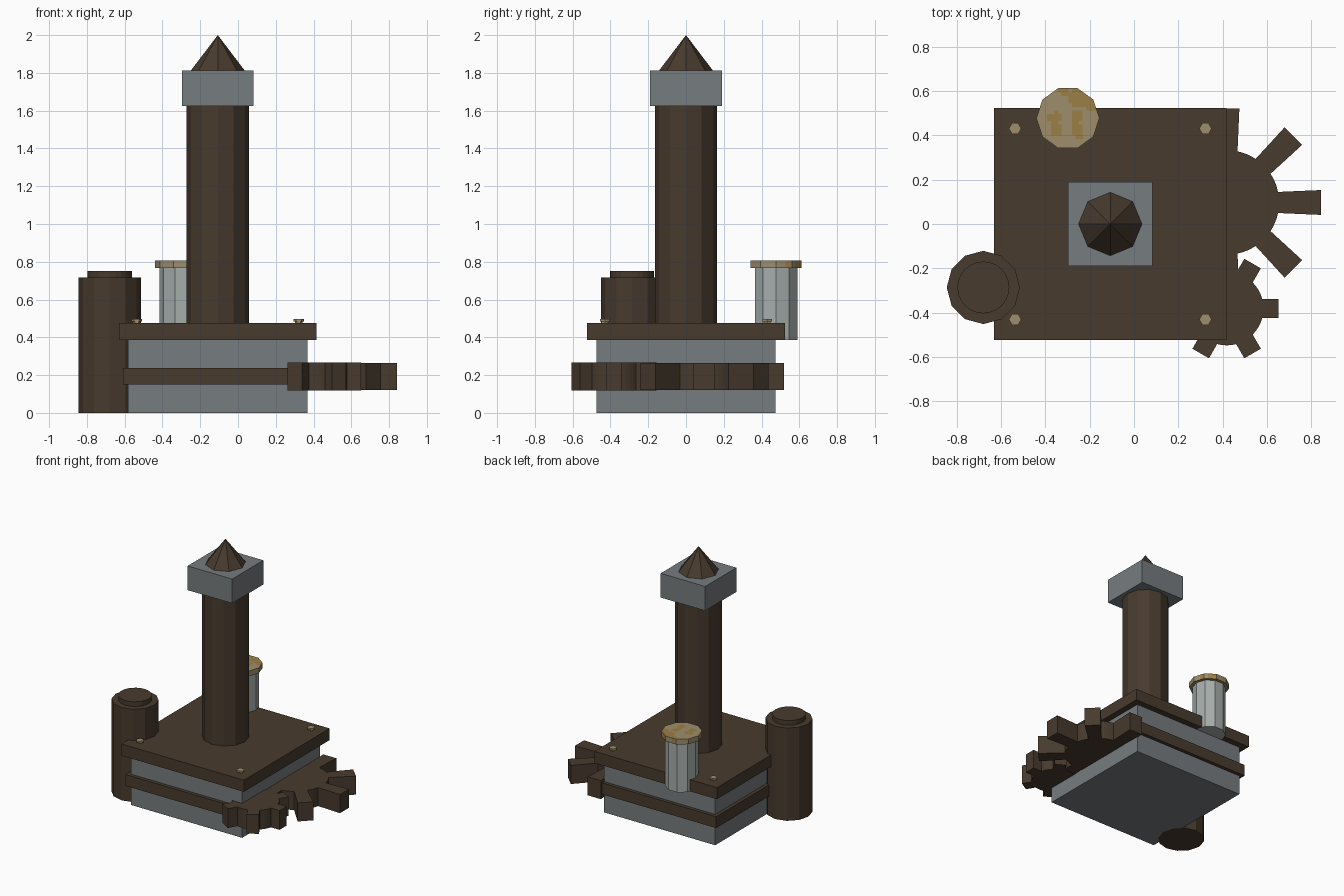
import bpy, bmesh
from math import sin, cos, pi, asin
from mathutils import Vector

cube = bpy.data.objects.get("Cube")
if cube:
    bpy.data.objects.remove(cube, do_unlink=True)


def material(name, r, g, b):
    m = bpy.data.materials.new(name)
    m.use_nodes = True
    m.diffuse_color = (r, g, b, 1)
    bsdf = next(n for n in m.node_tree.nodes if n.type == 'BSDF_PRINCIPLED')
    bsdf.inputs["Base Color"].default_value = (r, g, b, 1)
    bsdf.inputs["Roughness"].default_value = 0.8
    return m


brown = material("dark brown", 0.064, 0.043, 0.027)
grey = material("stone grey", 0.18, 0.20, 0.21)
glass = material("pale grey", 0.38, 0.42, 0.41)
tan = material("tan brass", 0.34, 0.27, 0.15)
gold = material("golden rust", 0.33, 0.21, 0.06)


def finish(name, bm, *mats):
    bmesh.ops.recalc_face_normals(bm, faces=bm.faces)
    mesh = bpy.data.meshes.new(name)
    bm.to_mesh(mesh)
    bm.free()
    for m in mats:
        mesh.materials.append(m)
    ob = bpy.data.objects.new(name, mesh)
    bpy.context.collection.objects.link(ob)
    return ob


def prism(name, outline, z0, z1, mat):
    """Extrude a flat outline between two heights."""
    bm = bmesh.new()
    face = bm.faces.new([bm.verts.new((x, y, z0)) for x, y in outline])
    new = bmesh.ops.extrude_face_region(bm, geom=[face])["geom"]
    top = [v for v in new if isinstance(v, bmesh.types.BMVert)]
    bmesh.ops.translate(bm, verts=top, vec=(0, 0, z1 - z0))
    return finish(name, bm, mat)


def ring(x, y, r, n):
    return [(x + r * cos(2 * pi * i / n), y + r * sin(2 * pi * i / n)) for i in range(n)]


def slab(name, half, z0, z1, mat):
    x = CX
    return prism(name, [(x - half, -half), (x + half, -half), (x + half, half), (x - half, half)],
                 z0, z1, mat)


def gear(name, x, y, hub, tip, root_half, tip_half, teeth, z0, z1):
    """Hub arcs joined by radial block teeth."""
    pts = []
    gap = asin(root_half / hub)
    for t in range(teeth):
        a = 2 * pi * t / teeth
        u, v = Vector((cos(a), sin(a))), Vector((-sin(a), cos(a)))
        root = hub * cos(gap)
        for d, w in ((root, -root_half), (tip, -tip_half), (tip, tip_half), (root, root_half)):
            p = u * d + v * w
            pts.append((x + p.x, y + p.y))
        sweep = 2 * pi / teeth - 2 * gap
        for k in range(1, 4):
            b = a + gap + sweep * k / 4
            pts.append((x + hub * cos(b), y + hub * sin(b)))
    return prism(name, pts, z0, z1, brown)


CX = -0.107

# Stacked base
slab("base_block", 0.475, 0, 0.386, grey)
slab("base_band", 0.502, 0.15, 0.238, brown)
slab("top_plate", 0.523, 0.386, 0.476, brown)

# Chimney tower
prism("tower_column", ring(CX, 0, 0.165, 12), 0.476, 1.625, brown)
slab("tower_cap", 0.19, 1.625, 1.812, grey)
bm = bmesh.new()
bmesh.ops.create_cone(bm, cap_ends=True, segments=8, radius1=0.143, radius2=0, depth=0.188)
spire = finish("tower_spire", bm, brown)
spire.location = (CX, 0, 1.906)

# Side tank
prism("tank_body", ring(-0.679, -0.286, 0.165, 12), 0, 0.716, brown)
prism("tank_lid", ring(-0.679, -0.286, 0.117, 24), 0.716, 0.752, brown)

# Gears
gear("large_gear", 0.419, 0.097, 0.235, 0.423, 0.0475, 0.056, 8, 0.12, 0.263)
gear("small_gear", 0.4175, -0.381, 0.166, 0.234, 0.043, 0.043, 6, 0.118, 0.266)

# Corner bolts
for sx, side in ((-1, "right"), (1, "left")):
    for sy, end in ((-1, "front"), (1, "back")):
        x, y = CX + sx * 0.429, sy * 0.43
        prism(f"bolt_shank_{end}_{side}", ring(x, y, 0.019, 6), 0.476, 0.486, tan)
        prism(f"bolt_head_{end}_{side}", ring(x, y, 0.028, 6), 0.484, 0.497, tan)

# Pale canister at the back
prism("canister_body", ring(-0.298, 0.477, 0.118, 10), 0.386, 0.767, glass)
lid = prism("canister_lid", ring(-0.298, 0.477, 0.142, 10), 0.767, 0.808, tan)
lid.data.materials.append(gold)

# Rust patches on the lid: cut it finely and tint the faces inside each blotch
bm = bmesh.new()
bm.from_mesh(lid.data)
centre = Vector((-0.298, 0.477, 0.787))
for axis in (Vector((1, 0, 0)), Vector((0, 1, 0))):
    for i in range(-8, 9):
        bmesh.ops.bisect_plane(bm, geom=bm.verts[:] + bm.edges[:] + bm.faces[:],
                               plane_co=centre + axis * (i * 0.016 + 0.003), plane_no=axis)
blotches = [(-0.06, 0.0, 0.028), (-0.055, -0.05, 0.03), (0.045, 0.01, 0.028), (0.04, -0.04, 0.025),
            (0.05, -0.075, 0.025), (0.05, 0.09, 0.045), (0.1, 0.06, 0.03), (-0.02, 0.12, 0.02)]
for f in bm.faces:
    p = f.calc_center_median() - centre
    f.material_index = int(any((p.x - x) ** 2 + (p.y - y) ** 2 < r * r for x, y, r in blotches))
bm.to_mesh(lid.data)
bm.free()
